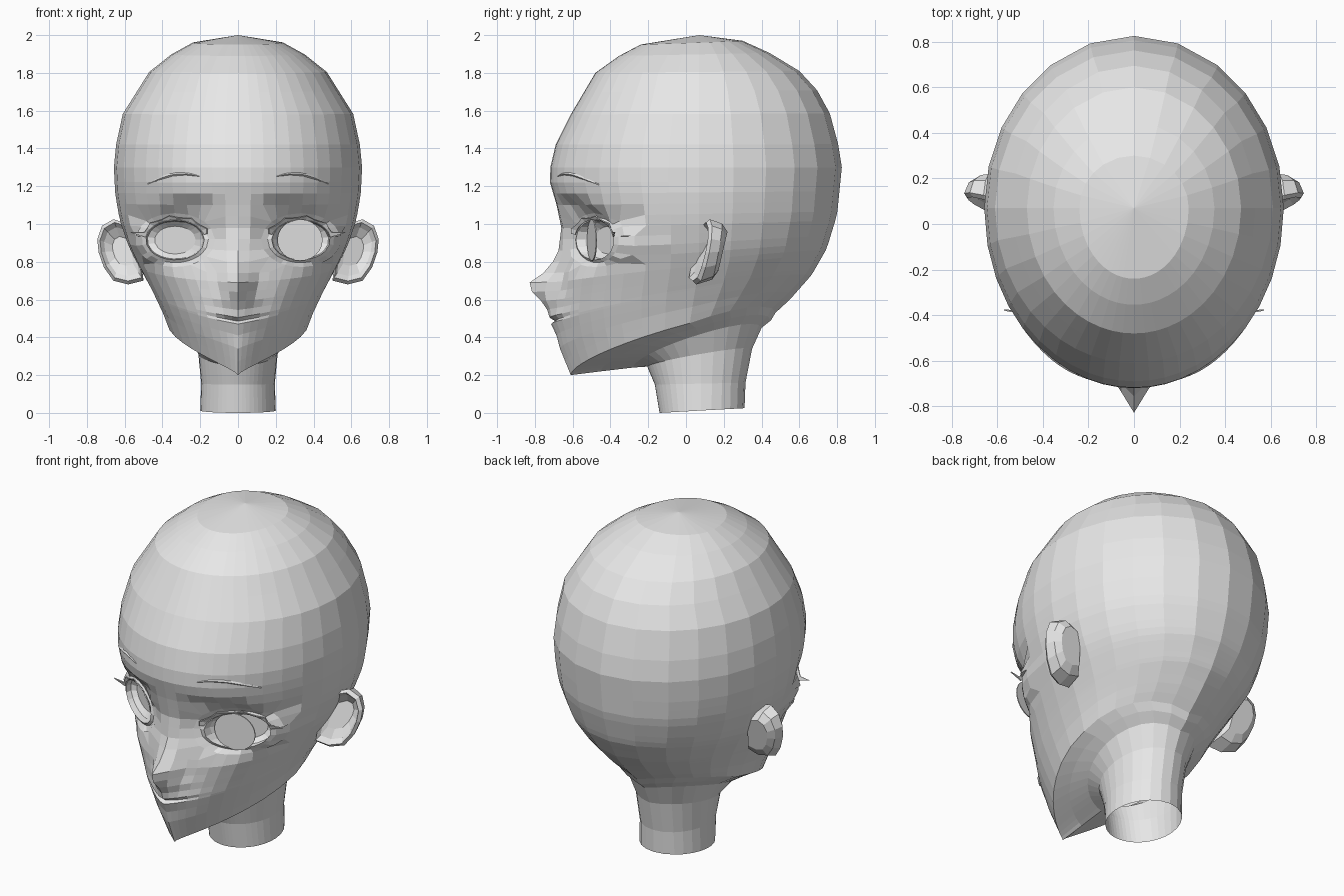
import bpy, bmesh, math

if "Cube" in bpy.data.objects:
    bpy.data.objects.remove(bpy.data.objects["Cube"])

skin = bpy.data.materials.new("plain_grey")
skin.diffuse_color = (0.8, 0.8, 0.8, 1)
skin.use_nodes = True
skin.node_tree.nodes["Principled BSDF"].inputs["Base Color"].default_value = skin.diffuse_color


def finish(name, bm):
    bmesh.ops.recalc_face_normals(bm, faces=bm.faces[:])
    me = bpy.data.meshes.new(name)
    bm.to_mesh(me)
    bm.free()
    me.materials.append(skin)
    ob = bpy.data.objects.new(name, me)
    bpy.context.collection.objects.link(ob)
    return ob


def interp(table, t):
    for (t0, a), (t1, b) in zip(table, table[1:]):
        if t <= t1:
            f = max(0, (t - t0) / (t1 - t0))
            return a + (b - a) * f
    return table[-1][1]


def loft(bm, rings, cap0=True, cap1=True):
    rows = [[bm.verts.new(p) for p in r] for r in rings]
    n = len(rows[0])
    for a, b in zip(rows, rows[1:]):
        for i in range(n):
            bm.faces.new((a[i], a[(i + 1) % n], b[(i + 1) % n], b[i]))
    if cap0:
        bm.faces.new(rows[0])
    if cap1:
        bm.faces.new(rows[-1])
    return rows


# Head profiles, keyed by height on the front centre line
FRONT = [(.2, -.61), (.34, -.655), (.48, -.68), (.59, -.67), (.69, -.66), (.86, -.645), (.98, -.65),
         (1.1, -.685), (1.22, -.72), (1.3, -.718), (1.42, -.69), (1.58, -.61), (1.8, -.48), (1.9, -.34), (1.95, -.24)]
BACK = [(.4, .37), (.49, .43), (.6, .55), (.73, .665), (.87, .745), (1.05, .80), (1.3, .825),
        (1.52, .79), (1.68, .72), (1.81, .6), (1.9, .455), (1.97, .3)]
BACK_Z = [(.2, .53), (.5, .72), (.69, .83), (1.0, 1.03), (1.3, 1.3), (1.8, 1.81), (1.95, 1.97)]
WIDTH = [(.2, .375), (.34, .41), (.5, .46), (.69, .525), (.86, .585), (1.0, .625), (1.15, .65), (1.3, .657),
         (1.42, .645), (1.58, .61), (1.8, .47), (1.9, .34), (1.95, .24)]
# Lips and nose ridge
RIDGE = [(.2, 0), (.41, .018), (.455, .036), (.47, .036), (.485, .012), (.505, .045), (.545, .06), (.59, .095),
         (.64, .15), (.69, .168), (.74, .1), (.8, .055), (.86, .03), (.98, .01), (1.1, 0)]
SHARP = [(.2, 1.5), (.41, 1.25), (.69, 1.0)]
LIFT = [(.2, .11), (.5, .05), (.8, 0)]
LEVELS = [.2, .27, .34, .41, .47, .485, .505, .545, .59, .64, .69, .74, .8, .86, .92, .98, 1.04, 1.1,
          1.16, 1.22, 1.3, 1.42, 1.58, 1.7, 1.8, 1.89, 1.95]
HALF = [0, 6, 12, 18, 25, 32, 40, 48, 57, 67, 78, 90, 104, 118, 132, 146, 163, 180]
ANGLES = HALF + [-a for a in HALF[-2:0:-1]]
EYE_X, EYE_Z, EYE_A, EYE_B = .333, .915, .155, .105


def ring(fy, fz, by, bz, w, c, lift=0, sharp=1, ridge=0, ridge_w=.1):
    pts = []
    for deg in ANGLES:
        a = math.radians(abs(deg))
        co, si = math.cos(a), max(0, math.sin(a))
        x = w * si ** (sharp if co > 0 else 1)
        y = c - (c - fy) * co if co > 0 else c - (by - c) * co
        z = fz + (bz - fz) * (1 - co) / 2 + lift * si
        if co > 0:
            y -= ridge * math.exp(-(x / ridge_w) ** 2)
            # hollow below the brow
            d = ((x - .27) / .2) ** 2 + ((z - .98) / .18) ** 2
            y += .06 * math.sqrt(max(0, 1 - d))
        pts.append((math.copysign(x, deg) if deg else 0, y, z))
    return pts


# Neck and the underside of the jaw
rings = [ring(-.14, .0, .31, .025, .20, .08),
         ring(-.165, .15, .315, .16, .195, .08),
         ring(-.205, .245, .35, .34, .21, .08, .02),
         ring(-.28, .24, .40, .45, .26, .07, .07),
         ring(-.45, .22, .45, .49, .32, .05, .095, 1.25)]
# Face and skull
for t in LEVELS:
    bz = interp(BACK_Z, t)
    rings.append(ring(interp(FRONT, t), t, interp(BACK, bz), bz, interp(WIDTH, t),
                      min(.07, .02 + .1 * (t - .2)), interp(LIFT, t), interp(SHARP, t),
                      interp(RIDGE, t), .11 if t < .53 else .085 if t < .6 else .065))

bm = bmesh.new()
rows = loft(bm, rings, False, False)
crown = bm.verts.new((0, .07, 2.0))
for i in range(len(ANGLES)):
    bm.faces.new((rows[-1][i - 1], rows[-1][i], crown))


def eye_radius(co):
    return math.hypot((abs(co.x) - EYE_X) / EYE_A, (co.z - EYE_Z) / EYE_B)


def eye_angle(co):
    return math.atan2((co.z - EYE_Z) / EYE_B, (abs(co.x) - EYE_X) / EYE_A)


def eye_point(s, r, th, dy=0):
    x = EYE_X + EYE_A * r * math.cos(th)
    return (s * x, -.57 + .65 * (x - .18) + dy, EYE_Z + EYE_B * r * math.sin(th))


# Eye openings: remove faces, round the border, then grow eyelids and eye bowls inward
holes = [f for f in bm.faces if any(v.co.y < -.1 and eye_radius(v.co) < 1.12 for v in f.verts)]
bmesh.ops.delete(bm, geom=holes, context='FACES')
for s in (-1, 1):
    edges = [e for e in bm.edges if e.is_boundary and e.verts[0].co.z > .5
             and s * (e.verts[0].co.x + e.verts[1].co.x) > 0]
    for v in {v for e in edges for v in e.verts}:
        x, y, z = eye_point(s, 1.36, eye_angle(v.co))
        v.co = (x, .5 * v.co.y + .5 * y, z)
    for r, dy in ((1.14, 0), (1.0, -.012), (.95, .03), (.7, .06)):
        res = bmesh.ops.extrude_edge_only(bm, edges=edges)
        new = {g for g in res['geom'] if isinstance(g, bmesh.types.BMVert)}
        for v in new:
            v.co = eye_point(s, r, eye_angle(v.co), dy)
        edges = [g for g in res['geom'] if isinstance(g, bmesh.types.BMEdge)
                 and g.verts[0] in new and g.verts[1] in new]
    bmesh.ops.holes_fill(bm, edges=edges, sides=0)
finish("head", bm)

# Iris disc in one eye
bm = bmesh.new()
disc = []
for dy in (0, .006):
    disc.append([(.328 + .12 * math.cos(i * math.pi / 12), -.5 + .2 * .12 * math.cos(i * math.pi / 12) + dy,
                  .915 + .11 * math.sin(i * math.pi / 12)) for i in range(24)])
loft(bm, disc)
finish("iris", bm)

# Ear outline in x and z
EAR = [(.50, .70), (.58, .68), (.66, .70), (.71, .77), (.738, .85), (.745, .92), (.72, .99), (.66, 1.025),
       (.58, 1.0), (.52, .86)]

for s, side in ((-1, "left"), (1, "right")):
    # Upper eyelashes
    bm = bmesh.new()
    prev = None
    for i in range(14):
        th = math.radians(8 + i * 12)
        tip = (s * .57, -.38, .955) if i == 0 else eye_point(s, 1.22 if i % 3 == 0 else 1.12, th, -.03)
        pair = [bm.verts.new(eye_point(s, 1.02, th, -.018)), bm.verts.new(tip)]
        if prev:
            bm.faces.new((prev[0], pair[0], pair[1], prev[1]))
        prev = pair
    lash = finish(side + "_eyelashes", bm)
    lash.modifiers.new("thickness", 'SOLIDIFY').thickness = .006

    # Eyebrow, a tapered arched bar following the forehead
    bm = bmesh.new()
    bars = []
    for i in range(9):
        f = i / 8
        x = .17 + .31 * f
        y = .07 - .775 * math.sqrt(1 - (x / .655) ** 2) - .008
        z = 1.243 - .033 * f + .038 * math.sin(math.pi * f)
        h = .003 + .009 * math.sin(math.pi * f)
        bars.append([(s * x, y, z + h), (s * x, y - h, z), (s * x, y, z - h), (s * x, y + .02, z)])
    loft(bm, bars)
    finish(side + "_eyebrow", bm)

    # Ear: rounded shell behind, flared rim, hollow front
    bm = bmesh.new()
    shells = []
    for k, back, dy in ((.6, 1, .02), (.86, .75, .01), (1, 0, 0), (.9, 0, -.02), (.75, 0, .005), (.45, 0, .03)):
        pts = []
        for x, z in EAR:
            rim = .135 - .28 * (.745 - x)
            y = rim + (.185 - rim) * back + dy + .14 * (z - .92)
            pts.append((s * (.6 + (x - .6) * k), y, .86 + (z - .86) * k))
        shells.append(pts)
    loft(bm, shells)
    finish(side + "_ear", bm)
